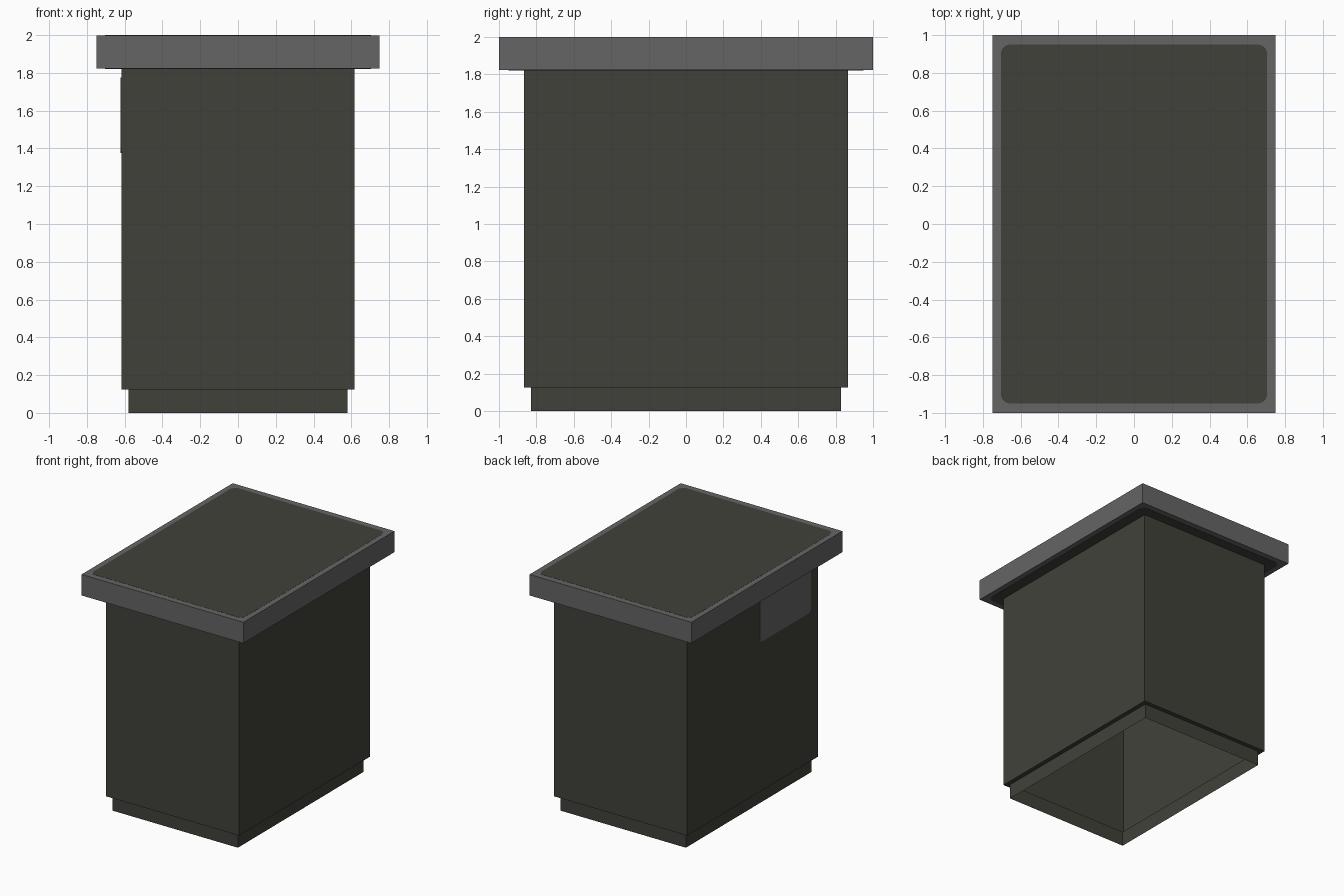
import bpy, bmesh, math
from mathutils import Matrix

if "Cube" in bpy.data.objects:
    bpy.data.objects.remove(bpy.data.objects["Cube"])


def material(name, rgb):
    m = bpy.data.materials.new(name)
    m.diffuse_color = (*rgb, 1.0)
    m.use_nodes = True
    m.node_tree.nodes["Principled BSDF"].inputs["Base Color"].default_value = m.diffuse_color
    return m


DARK = material("dark olive", (0.053, 0.053, 0.042))
GREY = material("mid grey", (0.130, 0.130, 0.130))


def finish(name, bm, mat):
    me = bpy.data.meshes.new(name)
    bm.to_mesh(me)
    bm.free()
    me.materials.append(mat)
    ob = bpy.data.objects.new(name, me)
    bpy.context.collection.objects.link(ob)
    return ob


def rect_loop(bm, hx, hy, z):
    return [bm.verts.new((x, y, z)) for x, y in
            ((-hx, -hy), (hx, -hy), (hx, hy), (-hx, hy))]


def rounded_plate(name, hx, hy, r, thick, mat, matrix):
    """Thin rounded rectangle lying in local XY, extruded along local +Z."""
    bm = bmesh.new()
    pts = []
    for i, (sx, sy) in enumerate(((1, 1), (-1, 1), (-1, -1), (1, -1))):
        for k in range(7):
            a = math.pi / 2 * (i + k / 6)
            pts.append((sx * (hx - r) + r * math.cos(a),
                        sy * (hy - r) + r * math.sin(a)))
    face = bm.faces.new([bm.verts.new((x, y, 0)) for x, y in pts])
    new = bmesh.ops.extrude_face_region(bm, geom=[face])["geom"]
    bmesh.ops.translate(bm, vec=(0, 0, thick),
                        verts=[g for g in new if isinstance(g, bmesh.types.BMVert)])
    bmesh.ops.recalc_face_normals(bm, faces=bm.faces)
    bmesh.ops.transform(bm, matrix=matrix, verts=bm.verts)
    return finish(name, bm, mat)


# Hollow body: recessed plinth, small ledge, tall walls, open underneath
bm = bmesh.new()
loops = [rect_loop(bm, *s) for s in
         ((0.58, 0.83, 0.0), (0.58, 0.83, 0.125), (0.617, 0.867, 0.125), (0.617, 0.867, 1.822))]
for a, b in zip(loops, loops[1:]):
    for i in range(4):
        j = (i + 1) % 4
        bm.faces.new((a[i], a[j], b[j], b[i]))
finish("bin_body", bm, DARK)

# Overhanging lid slab
bm = bmesh.new()
bmesh.ops.create_cube(bm, size=1, matrix=Matrix.Translation((0, 0, 1.911))
                      @ Matrix.Diagonal((1.5, 2.0, 0.176, 1)))
finish("lid", bm, GREY)

# Dark rounded panels on the top and underside of the lid
rounded_plate("lid_top_panel", 0.705, 0.95, 0.05, 0.003, DARK,
              Matrix.Translation((0, 0, 1.997)))
rounded_plate("lid_under_panel", 0.705, 0.95, 0.05, 0.003, DARK,
              Matrix.Translation((0, 0, 1.821)))

# Grey plate high on the left side
rounded_plate("side_plate", 0.34, 0.20, 0.035, 0.005, GREY,
              Matrix.Translation((-0.616, -0.43, 1.575))
              @ Matrix(((0, 0, -1, 0), (-1, 0, 0, 0), (0, 1, 0, 0), (0, 0, 0, 1))))
